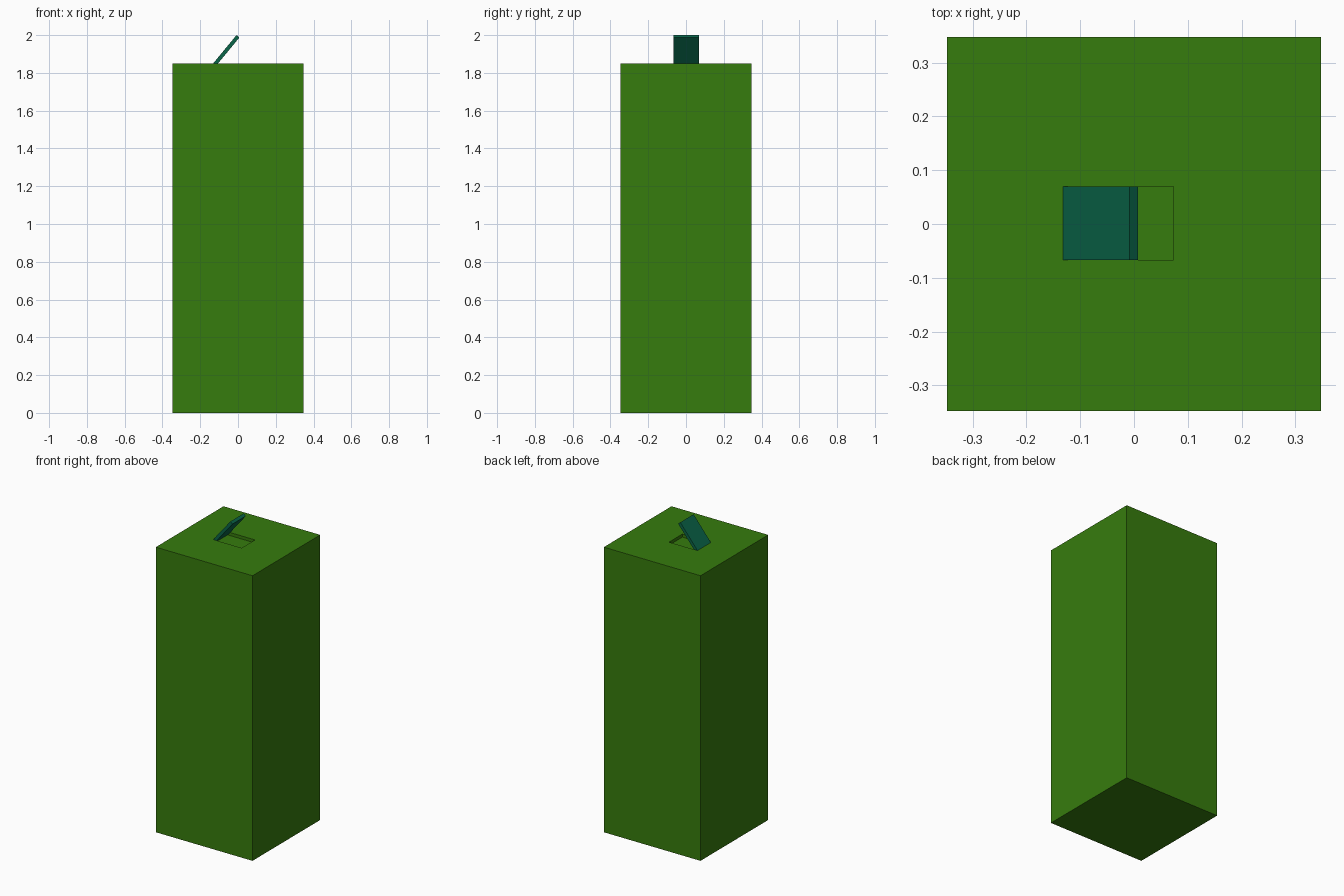
import bpy, bmesh, math
from mathutils import Matrix, Vector

if "Cube" in bpy.data.objects:
    bpy.data.objects.remove(bpy.data.objects["Cube"])


def material(name, rgb):
    m = bpy.data.materials.new(name)
    m.diffuse_color = (*rgb, 1)
    m.use_nodes = True
    m.node_tree.nodes["Principled BSDF"].inputs["Base Color"].default_value = m.diffuse_color
    return m


def box(name, lo, hi, mat):
    lo, hi = Vector(lo), Vector(hi)
    bm = bmesh.new()
    bmesh.ops.create_cube(bm, size=1)
    bmesh.ops.scale(bm, vec=hi - lo, verts=bm.verts)
    bmesh.ops.translate(bm, vec=(lo + hi) / 2, verts=bm.verts)
    me = bpy.data.meshes.new(name)
    bm.to_mesh(me)
    bm.free()
    me.materials.append(mat)
    ob = bpy.data.objects.new(name, me)
    bpy.context.collection.objects.link(ob)
    return ob


green = material("leaf green", (0.037, 0.2, 0.004))
teal = material("dark teal", (0.003, 0.13, 0.065))

HALF, TOP, DEPTH = 0.347, 1.85, 0.02
X0, X1, Y0, Y1 = -0.13, 0.073, -0.067, 0.07

# Tall body with a shallow rectangular recess in its top
body = box("body", (-HALF, -HALF, 0), (HALF, HALF, TOP), green)
cutter = box("recess_cutter", (X0, Y0, TOP - DEPTH), (X1, Y1, TOP + 0.1), green)
cutter.hide_render = True
cutter.hide_viewport = True
cut = body.modifiers.new("recess", "BOOLEAN")
cut.operation = "DIFFERENCE"
cut.solver = "EXACT"
cut.object = cutter

# Lid tilted open about the left edge of the recess
lid = box("lid", (0, Y0, -DEPTH), (0.2, Y1, 0), teal)
angle = math.radians(50.5)
tip = Vector((-0.008, 0, 2.0))
hinge = tip - 0.2 * Vector((math.cos(angle), 0, math.sin(angle)))
lid.data.transform(Matrix.Translation(hinge) @ Matrix.Rotation(-angle, 4, "Y"))
